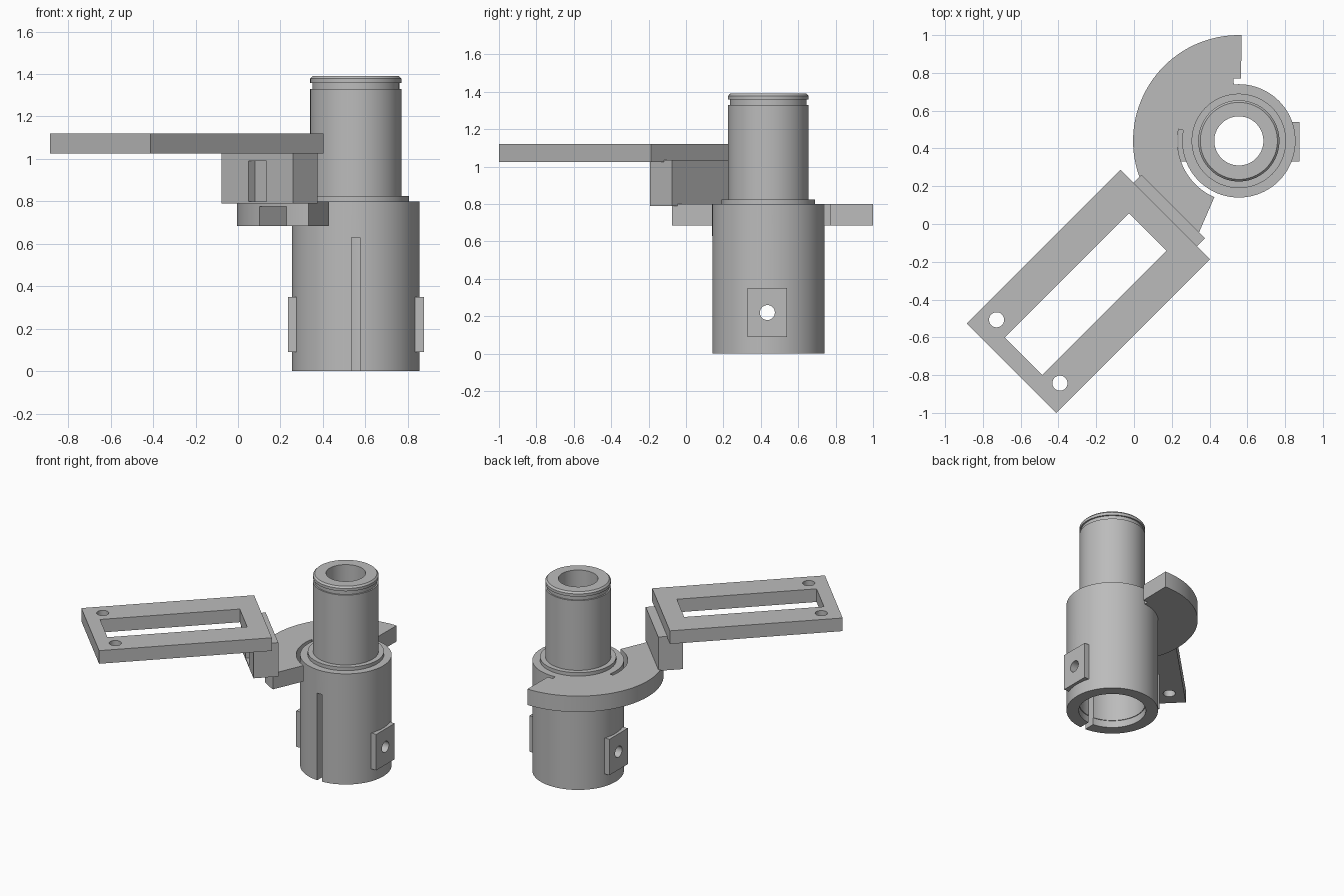
import bpy, bmesh
from math import cos, sin, pi, radians
from mathutils import Matrix, Vector

cube = bpy.data.objects.get("Cube")
if cube:
    bpy.data.objects.remove(cube, do_unlink=True)

grey = bpy.data.materials.new("light grey plastic")
grey.use_nodes = True
grey.diffuse_color = (0.5, 0.5, 0.5, 1)
grey.node_tree.nodes["Principled BSDF"].inputs["Base Color"].default_value = (0.5, 0.5, 0.5, 1)

AXIS = Vector((0.555, 0.44, 0))
TUBE = Matrix.Translation(AXIS)
# Arm frame: local x runs outward along the arm, local y across it
ARM = Matrix.Translation((0.165, 0.05, 0)) @ Matrix.Rotation(radians(225), 4, "Z")
SIDE = TUBE @ Matrix.Translation((0, -0.005, 0.22)) @ Matrix.Rotation(pi / 2, 4, "Y")


def finish(name, bm, frame):
    bmesh.ops.recalc_face_normals(bm, faces=bm.faces)
    mesh = bpy.data.meshes.new(name)
    bm.to_mesh(mesh)
    bm.free()
    mesh.transform(frame)
    mesh.materials.append(grey)
    obj = bpy.data.objects.new(name, mesh)
    bpy.context.collection.objects.link(obj)
    return obj


def prism(name, outline, z0, z1, frame):
    """Extrude a flat outline from z0 to z1 in a local frame."""
    bm = bmesh.new()
    face = bm.faces.new([bm.verts.new((x, y, z0)) for x, y in outline])
    top = bmesh.ops.extrude_face_region(bm, geom=[face])["geom"]
    moved = [v for v in top if isinstance(v, bmesh.types.BMVert)]
    bmesh.ops.translate(bm, vec=(0, 0, z1 - z0), verts=moved)
    return finish(name, bm, frame)


def box(name, x0, x1, y0, y1, z0, z1, frame):
    return prism(name, [(x0, y0), (x1, y0), (x1, y1), (x0, y1)], z0, z1, frame)


def arc(r, a0, a1, steps):
    angles = [radians(a0 + (a1 - a0) * i / steps) for i in range(steps + 1)]
    return [(r * cos(a), r * sin(a)) for a in angles]


def rod(name, x, y, r, z0, z1, frame):
    pts = [(x + px, y + py) for px, py in arc(r, 0, 360, 32)[:-1]]
    return prism(name, pts, z0, z1, frame)


def lathe(name, profile, frame, steps=80):
    bm = bmesh.new()
    verts = [bm.verts.new((r, 0, z)) for r, z in profile]
    edges = [bm.edges.new((verts[i - 1], verts[i])) for i in range(len(verts))]
    bmesh.ops.spin(bm, geom=verts + edges, axis=(0, 0, 1), cent=(0, 0, 0),
                   angle=2 * pi, steps=steps, use_merge=True)
    bmesh.ops.remove_doubles(bm, verts=bm.verts, dist=1e-5)
    return finish(name, bm, frame)


def cut(obj, cutter):
    mod = obj.modifiers.new("cut", "BOOLEAN")
    mod.operation, mod.solver, mod.object = "DIFFERENCE", "EXACT", cutter
    bpy.context.view_layer.objects.active = obj
    bpy.ops.object.modifier_apply(modifier=mod.name)
    bpy.data.objects.remove(cutter, do_unlink=True)


# Stepped hollow tube: wide socket below, narrow ringed neck above
tube = lathe("stepped_tube", [
    (0.22, 0), (0.30, 0), (0.30, 0.80), (0.25, 0.80), (0.25, 0.825),
    (0.215, 0.825), (0.215, 1.33), (0.205, 1.33), (0.205, 1.358),
    (0.215, 1.358), (0.215, 1.378), (0.204, 1.39), (0.13, 1.39),
    (0.13, 0.66), (0.215, 0.66), (0.215, 0.05), (0.22, 0.05)], TUBE)
cut(tube, box("slot_cutter", -0.02, 0.02, -0.4, -0.1, -0.1, 0.63, TUBE))
cut(tube, rod("pin_cutter", 0, 0, 0.04, -0.5, 0.5, SIDE))

# Drilled square pads on both flanks of the socket
parts = [tube]
for name, sign in (("left_pad", 1), ("right_pad", -1)):
    x0, x1 = sorted((sign * 0.275, sign * 0.32))
    pad = box(name, x0, x1, -0.11, 0.10, 0.09, 0.35, TUBE)
    cut(pad, rod("pin_cutter", 0, 0, 0.04, -0.5, 0.5, SIDE))
    parts.append(pad)

# Curved flange, free of the tube near both ends, with a pocket underneath
outline = (arc(0.56, 88.5, 246.5, 60) + arc(0.325, 246.5, 169, 24)
           + arc(0.295, 169, 95, 24) + arc(0.33, 95, 88, 3))
flange = prism("curved_flange", outline, 0.685, 0.80, TUBE)
cut(flange, box("pocket_cutter", -0.19, 0.2, -0.09, 0.09, 0.6, 0.775, ARM))
parts.append(flange)

# Riser block with a recess in its outer face
riser = box("riser_block", -0.06, 0.105, -0.237, 0.237, 0.79, 1.035, ARM)
cut(riser, box("recess_cutter", 0.06, 0.2, -0.06, 0.06, 0.80, 0.99, ARM))
parts.append(riser)

# Rectangular frame with a window and two screw holes
frame = box("mounting_frame", 0, 1.15, -0.335, 0.335, 1.025, 1.12, ARM)
cut(frame, box("window_cutter", 0.13, 1.06, -0.14, 0.14, 0.9, 1.3, ARM))
for y in (-0.237, 0.237):
    cut(frame, rod("screw_cutter", 1.025, y, 0.04, 0.9, 1.3, ARM))
parts.append(frame)

# Smooth curved walls, keep corners sharp
bpy.ops.object.select_all(action="DESELECT")
for obj in parts:
    obj.select_set(True)
bpy.context.view_layer.objects.active = tube
bpy.ops.object.shade_smooth_by_angle(angle=radians(30))
